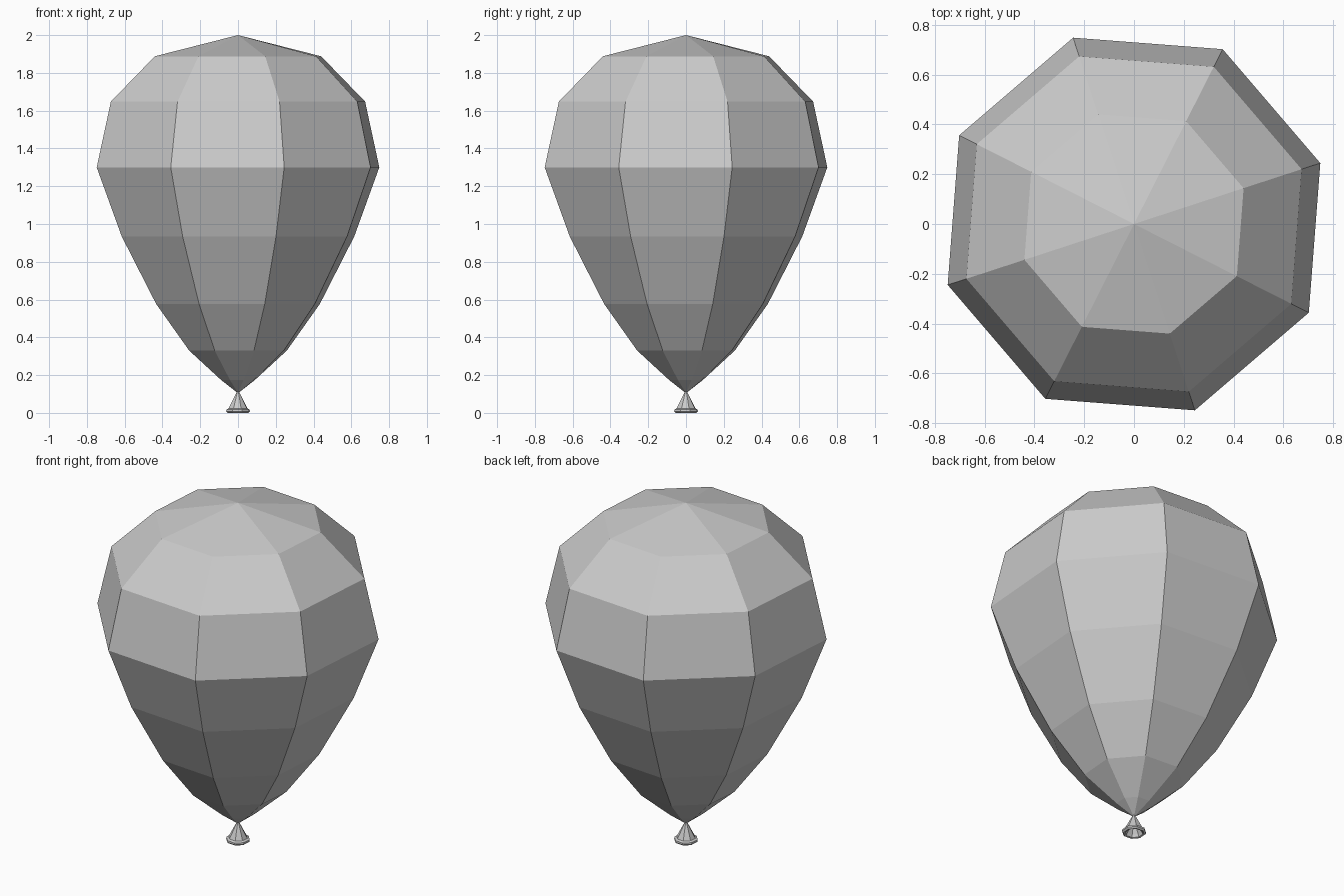
import bpy, bmesh, math

if "Cube" in bpy.data.objects:
    bpy.data.objects.remove(bpy.data.objects["Cube"])

SIDES = 8
TURN = math.radians(18.1)


def lathe(name, profile):
    """Revolve (radius, z) points into a flat-faced octagonal solid; radius 0 makes a pole."""
    bm = bmesh.new()
    rings = []
    for r, z in profile:
        if r == 0:
            rings.append([bm.verts.new((0, 0, z))] * SIDES)
        else:
            angles = [TURN + i * math.tau / SIDES for i in range(SIDES)]
            rings.append([bm.verts.new((r * math.cos(a), r * math.sin(a), z)) for a in angles])
    for low, high in zip(rings, rings[1:]):
        for i in range(SIDES):
            j = (i + 1) % SIDES
            corners = dict.fromkeys((low[i], low[j], high[j], high[i]))
            bm.faces.new(list(corners))
    bmesh.ops.recalc_face_normals(bm, faces=bm.faces)
    mesh = bpy.data.meshes.new(name)
    bm.to_mesh(mesh)
    bm.free()
    obj = bpy.data.objects.new(name, mesh)
    bpy.context.collection.objects.link(obj)
    return obj


# Inflated body, from the pinch at the knot up to the crown
lathe("balloon_body", [
    (0, 0.105), (0.008, 0.11), (0.095, 0.175), (0.272, 0.33), (0.456, 0.577),
    (0.648, 0.935), (0.787, 1.30), (0.708, 1.648), (0.463, 1.888), (0, 2.0)])

# Flared neck with rolled lip and hollow underside
lathe("balloon_neck", [
    (0, 0.09), (0.042, 0.018), (0.048, 0.003), (0.057, 0.0), (0.066, 0.008),
    (0.065, 0.018), (0.052, 0.024), (0.008, 0.11), (0, 0.118)])
